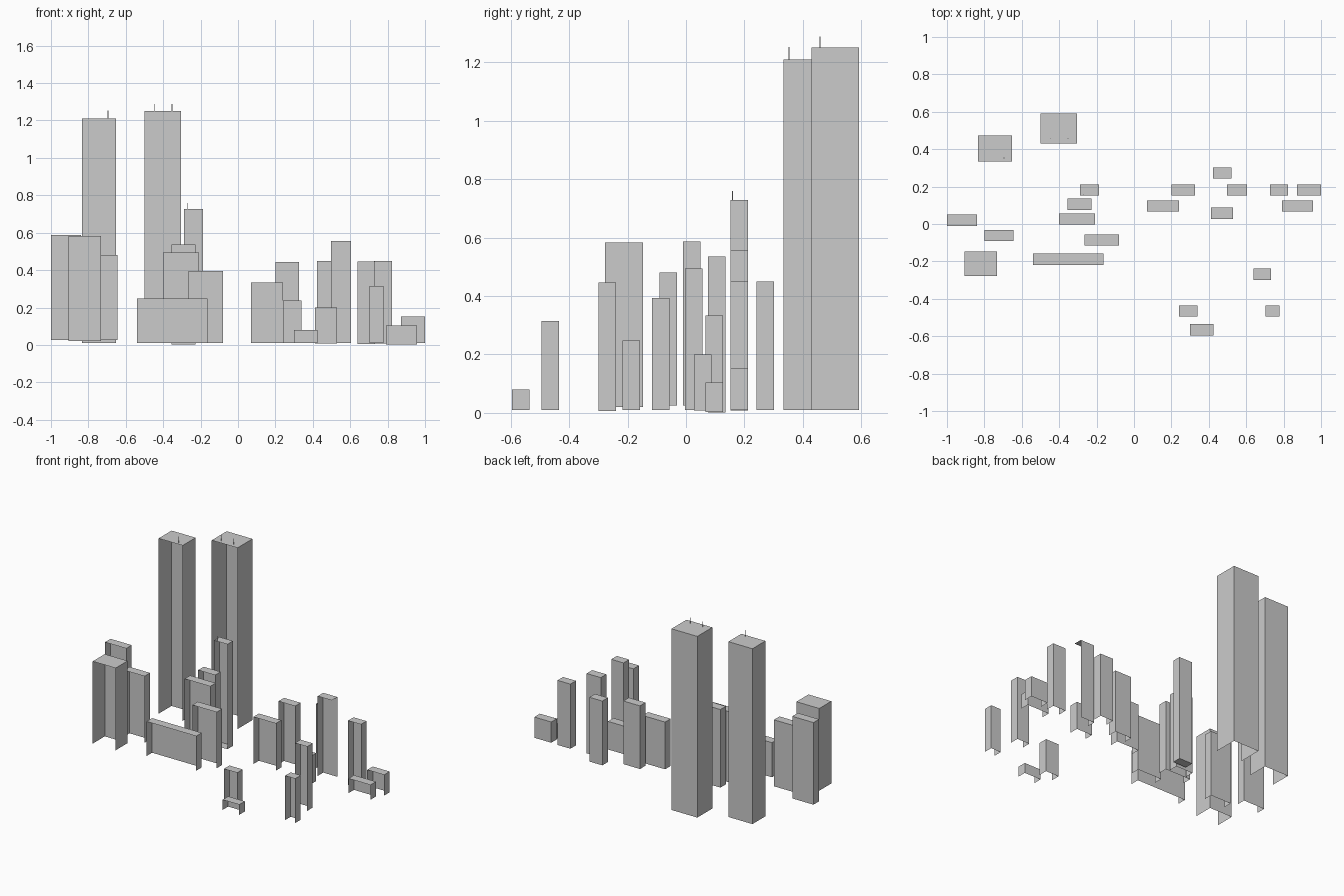
import bpy, bmesh

# Depth shared by the ordinary buildings
DEPTH = 0.06


def shell(name, x0, x1, y0, z1, z0=0.01, depth=DEPTH, skip=("front", "bottom")):
    """Box of single-sheet walls; the faces listed in skip are left open."""
    y1 = y0 + depth
    bm = bmesh.new()
    v = [bm.verts.new((x, y, z)) for z in (z0, z1)
         for x, y in ((x0, y0), (x1, y0), (x1, y1), (x0, y1))]
    faces = {
        "bottom": (3, 2, 1, 0), "roof": (4, 5, 6, 7),
        "front": (0, 1, 5, 4), "right": (1, 2, 6, 5),
        "back": (2, 3, 7, 6), "left": (3, 0, 4, 7),
    }
    for side, idx in faces.items():
        if side not in skip:
            bm.faces.new([v[i] for i in idx])
    me = bpy.data.meshes.new(name)
    bm.to_mesh(me)
    bm.free()
    ob = bpy.data.objects.new(name, me)
    bpy.context.collection.objects.link(ob)
    return ob


def mast(name, x, y, z0, z1, w=0.003):
    shell(name, x - w / 2, x + w / 2, y - w / 2, z1, z0, w, skip=())


# Two tall towers, open at the front and underneath
shell("tower_left", -0.835, -0.653, 0.334, 1.21, depth=0.14)
shell("tower_right", -0.50, -0.305, 0.43, 1.25, depth=0.162)

# Left wide block
shell("deep_block", -0.906, -0.733, -0.277, 0.583, 0.02, depth=0.13)

# Slender building with a closed floor, and one with no right wall
shell("slender_block", -0.288, -0.187, 0.152, 0.728, skip=("front",))
shell("open_side_block", 0.497, 0.604, 0.152, 0.556,
      skip=("front", "bottom", "right"))

# Ordinary buildings: x0, x1, y0, roof height, base height
left_blocks = [
    (-1.0, -0.84, -0.010, 0.587, 0.025),
    (-0.80, -0.644, -0.091, 0.48, 0.025),
    (-0.355, -0.226, 0.075, 0.536, 0.002),
    (-0.402, -0.208, -0.004, 0.494, 0.01),
    (-0.265, -0.081, -0.116, 0.394, 0.01),
    (-0.54, -0.164, -0.218, 0.247, 0.01),
]
right_blocks = [
    (0.07, 0.24, 0.066, 0.333, 0.01),
    (0.20, 0.326, 0.152, 0.442, 0.01),
    (0.422, 0.52, 0.242, 0.45, 0.01),
    (0.411, 0.53, 0.027, 0.20, 0.008),
    (0.727, 0.824, 0.152, 0.45, 0.008),
    (0.872, 1.0, 0.152, 0.152, 0.01),
    (0.79, 0.957, 0.066, 0.104, 0.003),
    (0.64, 0.733, -0.299, 0.446, 0.006),
    (0.703, 0.779, -0.495, 0.314, 0.01),
    (0.24, 0.34, -0.495, 0.237, 0.01),
    (0.30, 0.426, -0.595, 0.08, 0.01),
]
for side, rows in (("left", left_blocks), ("right", right_blocks)):
    for i, row in enumerate(rows, 1):
        shell(f"{side}_block_{i}", *row)

# Roof masts
mast("mast_left_tower", -0.695, 0.353, 1.21, 1.253)
mast("mast_right_tower_a", -0.353, 0.459, 1.25, 1.288)
mast("mast_right_tower_b", -0.448, 0.459, 1.25, 1.288)
mast("mast_slender_block", -0.268, 0.159, 0.728, 0.76)
